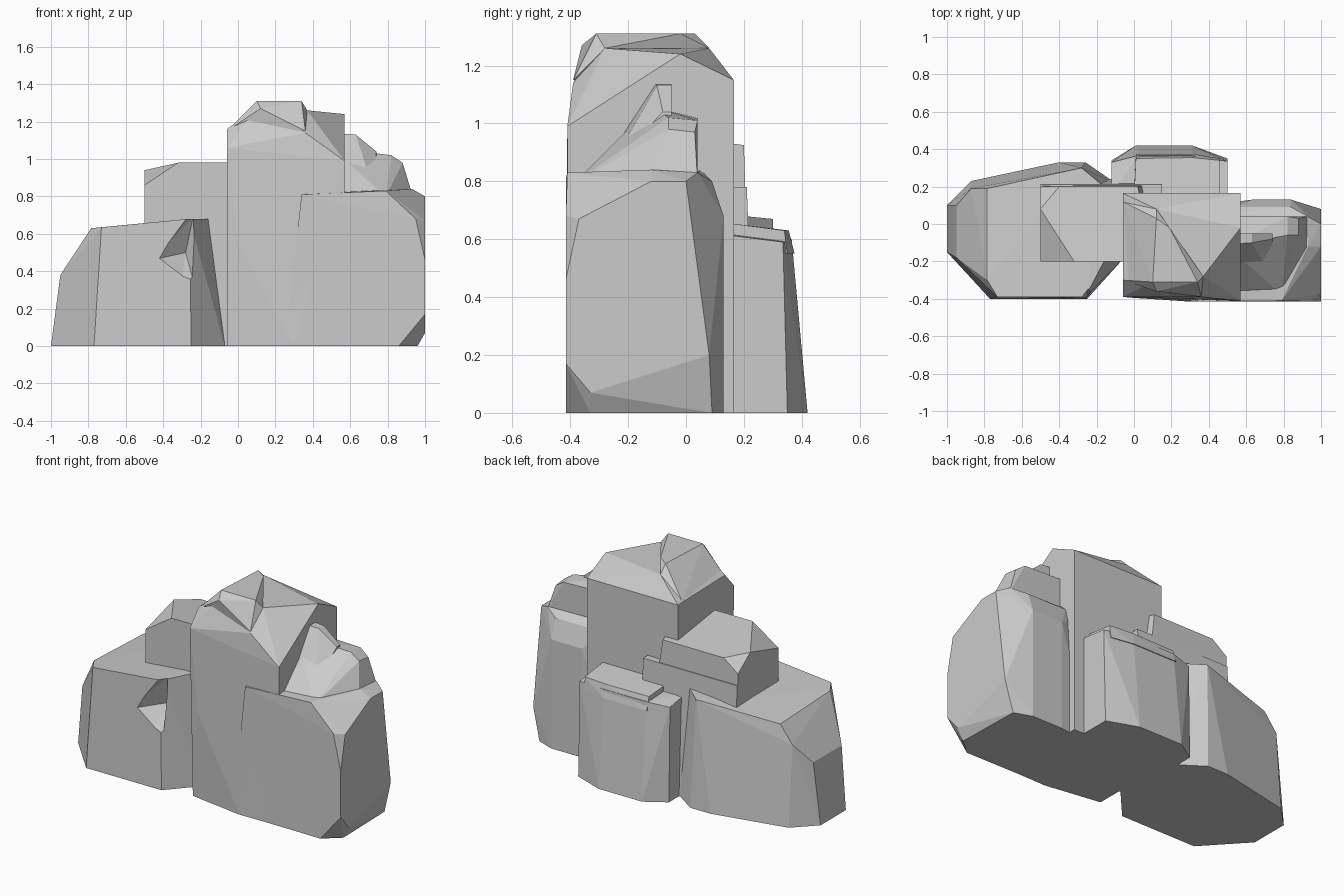
import bpy, bmesh, math


def rock(name, pts):
    """Faceted boulder: convex hull around a handful of corner points."""
    bm = bmesh.new()
    for p in pts:
        bm.verts.new(p)
    res = bmesh.ops.convex_hull(bm, input=bm.verts[:])
    loose = [v for v in bm.verts if not v.link_faces]
    bmesh.ops.delete(bm, geom=loose, context='VERTS')
    bmesh.ops.dissolve_limit(bm, angle_limit=math.radians(2), verts=bm.verts[:], edges=bm.edges[:])
    bmesh.ops.recalc_face_normals(bm, faces=bm.faces[:])
    me = bpy.data.meshes.new(name)
    bm.to_mesh(me)
    bm.free()
    ob = bpy.data.objects.new(name, me)
    bpy.context.collection.objects.link(ob)
    return ob


def ring(z, *xy):
    """Corner points at one height."""
    return [(x, y, z) for x, y in xy]


# Low boulder on the left
left = rock("left_boulder",
    ring(0, (-1, .1), (-1, -.15), (-.77, -.4), (-.25, -.4), (-.07, -.2),
         (-.1, .22), (-.26, .33), (-.4, .33), (-.87, .23)) +
    [(-.95, .1, .38), (-.95, -.18, .38), (-.785, -.3, .63), (-.73, -.39, .635),
     (-.26, -.39, .68), (-.16, -.2, .68), (-.16, .2, .68), (-.28, .3, .67),
     (-.785, .19, .61), (-.87, .19, .5)])

# Chipped gouge on its front right edge
gouge = rock("gouge_cutter",
    [(-.46, -.42, .46), (-.27, -.42, .72), (-.18, -.44, .70), (-.3, -.42, .34),
     (-.22, -.44, .28), (-.28, -.3, .5), (-.24, -.35, .69)])
gouge.hide_render = True
gouge.hide_viewport = True
cut = left.modifiers.new("gouge", 'BOOLEAN')
cut.operation = 'DIFFERENCE'
cut.object = gouge

# Block between the left boulder and the tower
rock("middle_block",
    ring(0, (-.5, -.2), (.1, -.2), (.15, .23), (-.5, .22)) +
    [(-.5, -.2, .86), (-.32, -.2, .98), (-.06, -.2, .98), (.1, -.2, .98),
     (-.5, .08, .94), (-.4, .2, .925), (-.5, .2, .85), (.02, .2, .925)])
rock("middle_back_slab",
    ring(0, (-.5, .1), (.15, .1), (.15, .24), (-.5, .24)) +
    ring(.78, (-.5, .1), (.15, .1), (.15, .21), (-.5, .21)))

# Tall tower
rock("tower",
    ring(0, (-.06, -.36), (.3, -.415), (.57, -.41), (.57, .165), (-.06, .165)) +
    [(0, -.395, .55), (-.06, -.39, 1.06), (.36, -.39, 1.14), (.57, -.41, .99),
     (-.06, -.3, 1.16), (-.06, .165, 1.15), (.57, .165, 1.15), (.57, -.11, 1.14),
     (.57, -.02, 1.24), (.12, .08, 1.26), (.37, -.28, 1.26), (.1, -.31, 1.27)])

# Wedge-shaped crown on the tower
rock("tower_crown",
    ring(1.31, (.1, -.31), (.34, -.31), (.19, -.02), (.12, .03)) +
    ring(1.15, (-.06, -.3), (-.06, .12), (.36, -.39)) +
    [(.12, .08, 1.26), (.37, -.28, 1.26), (.12, -.36, 1.27)])

# Broad boulder on the right
rock("right_boulder",
    ring(0, (.25, -.41), (.86, -.415), (.96, -.33), (.95, .09), (.84, .13),
         (.63, .13), (.4, .1)) +
    [(1, -.415, .17), (1, -.33, .07), (1, .08, .2), (1, 0, .8), (1, -.12, .8),
     (1, -.37, .67), (1, -.415, .46), (.95, -.415, .68), (.79, -.41, .83),
     (.34, -.415, .81), (.4, .05, .84), (.93, .04, .83), (.93, -.12, .84),
     (.84, .13, .68), (.63, .13, .68), (.57, .09, .8), (.84, .09, .8)])

# Sloping shoulder and small peak above it
rock("right_shoulder",
    ring(.8, (.5, -.38), (.79, -.38), (.935, -.14), (.935, .04), (.5, .04)) +
    [(.88, -.06, .98), (.88, .03, .97), (.82, -.06, 1.02), (.82, .04, 1.01),
     (.5, -.12, 1.06), (.5, .04, 1.02)])
rock("right_peak",
    ring(.85, (.5, -.3), (.72, -.26), (.76, -.05), (.5, -.05)) +
    [(.5, -.11, 1.14), (.63, -.1, 1.13), (.63, -.05, 1.13), (.5, -.05, 1.14),
     (.74, -.08, 1.04), (.74, -.05, 1.04)])

# Low boulder at the back with its thin top slabs
rock("back_boulder",
    ring(0, (-.12, .15), (-.12, .34), (.01, .42), (.31, .42), (.5, .35), (.5, .1)) +
    [(-.12, .15, .62), (-.12, .33, .59), (.02, .365, .6), (.31, .365, .6),
     (.5, .335, .59), (.5, .1, .62)])
rock("back_top_slab",
    ring(.55, (0, .15), (.01, .375), (.31, .375), (.46, .35), (.46, .15)) +
    [(0, .15, .655), (.01, .35, .63), (.31, .355, .63), (.46, .34, .63), (.46, .15, .655)])
